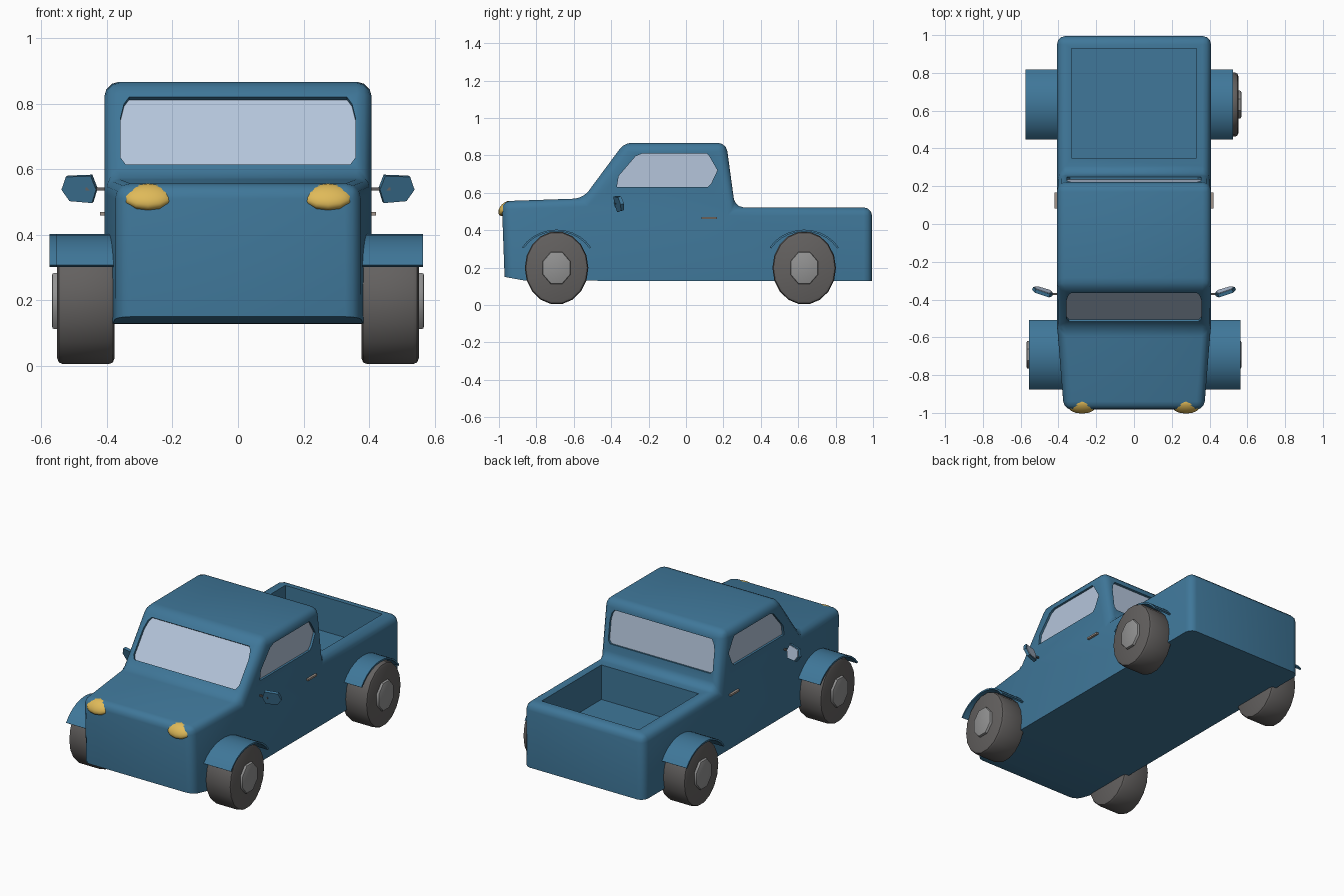
import bpy, bmesh, math
from mathutils import Vector

if "Cube" in bpy.data.objects:
    bpy.data.objects.remove(bpy.data.objects["Cube"])


def material(name, rgb):
    m = bpy.data.materials.new(name)
    m.diffuse_color = (*rgb, 1)
    m.use_nodes = True
    m.node_tree.nodes["Principled BSDF"].inputs["Base Color"].default_value = m.diffuse_color
    return m


BLUE = material("blue paint", (0.05, 0.185, 0.32))
GLASS = material("pale glass", (0.46, 0.56, 0.71))
TIRE = material("dark rubber", (0.125, 0.118, 0.115))
HUB = material("hub grey", (0.29, 0.29, 0.29))
YELLOW = material("lamp yellow", (0.74, 0.49, 0.10))
TAN = material("handle tan", (0.36, 0.30, 0.26))


def smooth(obj, angle=40):
    bpy.ops.object.select_all(action='DESELECT')
    obj.select_set(True)
    bpy.context.view_layer.objects.active = obj
    bpy.ops.object.shade_smooth_by_angle(angle=math.radians(angle))


def finish(bm, name, mat):
    bmesh.ops.recalc_face_normals(bm, faces=bm.faces)
    me = bpy.data.meshes.new(name)
    bm.to_mesh(me)
    bm.free()
    me.materials.append(mat)
    obj = bpy.data.objects.new(name, me)
    bpy.context.collection.objects.link(obj)
    return obj


def prism_bm(pts, n, d0, d1):
    """Outline pts swept along n from d0 to d1."""
    bm = bmesh.new()
    n = Vector(n).normalized()
    a = [bm.verts.new(Vector(p) + n * d0) for p in pts]
    b = [bm.verts.new(Vector(p) + n * d1) for p in pts]
    bm.faces.new(a)
    bm.faces.new(b[::-1])
    for i in range(len(a)):
        j = (i + 1) % len(a)
        bm.faces.new((a[i], b[i], b[j], a[j]))
    return bm


def prism(name, pts, n, d0, d1, mat):
    return finish(prism_bm(pts, n, d0, d1), name, mat)


# body: side profile swept across, nose tapered, upper edges rounded
profile = [(-0.97, 0.15), (-0.985, 0.555), (-0.55, 0.57), (-0.33, 0.867),
           (0.215, 0.867), (0.262, 0.522), (0.995, 0.522), (0.995, 0.128),
           (-0.86, 0.13)]
W = 0.408
bm = prism_bm([(0, y, z) for y, z in profile], (1, 0, 0), -W, W)
bmesh.ops.recalc_face_normals(bm, faces=bm.faces)
bmesh.ops.bisect_plane(bm, geom=bm.verts[:] + bm.edges[:] + bm.faces[:], dist=0.0005,
                       plane_co=(0, -0.55, 0), plane_no=(0, 1, 0))
for v in bm.verts:
    if v.co.y < -0.55:
        v.co.x *= 1 - 0.09 * (-0.55 - v.co.y) / 0.43
bm.normal_update()
edges = [e for e in bm.edges if len(e.link_faces) == 2
         and e.calc_face_angle(0) > math.radians(20)
         and max(v.co.z for v in e.verts) > 0.2]
bmesh.ops.bevel(bm, geom=edges, offset=0.045, segments=3, profile=0.5,
                affect='EDGES', clamp_overlap=True)
body = finish(bm, "body", BLUE)


def cut(cutter):
    cutter.hide_render = True
    mod = body.modifiers.new("cut", 'BOOLEAN')
    mod.operation = 'DIFFERENCE'
    mod.solver = 'EXACT'
    mod.object = cutter
    bpy.context.view_layer.objects.active = body
    bpy.ops.object.modifier_apply(modifier=mod.name)
    bpy.data.objects.remove(cutter)


def window(name, pts, n):
    """Shallow pocket in the body with a glass plate at its bottom."""
    cut(prism("cutter", pts, n, -0.018, 0.06, BLUE))
    prism(name, pts, n, -0.0195, -0.0135, GLASS)


# open cargo bed
cut(prism("cutter", [(-0.33, 0.35, 0), (0.33, 0.35, 0), (0.33, 0.93, 0), (-0.33, 0.93, 0)],
          (0, 0, 1), 0.31, 0.7, BLUE))


def sloped(z0, z1, a, b, hw):
    """Chamfered rectangle on the slope through profile points a and b."""
    def y(z):
        return a[0] + (b[0] - a[0]) * (z - a[1]) / (b[1] - a[1])
    half = [(hw - 0.015, z0), (hw, z0 + 0.02), (hw, z1 - 0.06),
            (hw - 0.01, z1 - 0.02), (hw - 0.025, z1)]
    full = half + [(-x, z) for x, z in half[::-1]]
    return [(x, y(z), z) for x, z in full]


# windows
window("windshield", sloped(0.615, 0.82, profile[2], profile[3], 0.358), (0, -0.297, 0.22))
window("rear_window", sloped(0.61, 0.81, profile[5], profile[4], 0.355), (0, 0.345, 0.047))
side = [(-0.37, 0.63), (-0.36, 0.69), (-0.27, 0.795), (-0.235, 0.81), (0.11, 0.81),
        (0.125, 0.795), (0.168, 0.72), (0.135, 0.65), (0.115, 0.63)]
for s, label in ((-1, "left"), (1, "right")):
    window(label + "_side_window", [(s * W, y, z) for y, z in side], (s, 0, 0))
smooth(body)


def disc(name, x0, x1, y, ry, rz, sides, bevel, mat, turn=0):
    """Wheel-like cylinder along x with rounded rims."""
    pts = [(0, y + ry * math.cos(turn + 2 * math.pi * i / sides),
            0.198 + rz * math.sin(turn + 2 * math.pi * i / sides)) for i in range(sides)]
    bm = prism_bm(pts, (1, 0, 0), x0, x1)
    rims = [e for e in bm.edges if abs(e.verts[0].co.x - e.verts[1].co.x) < 1e-5]
    bmesh.ops.bevel(bm, geom=rims, offset=bevel, segments=2, profile=0.5, affect='EDGES')
    smooth(finish(bm, name, mat))


# wheels, hubs and fenders
for end, y, outer in (("front", -0.692, {-1: 0.555, 1: 0.565}), ("rear", 0.632, {-1: 0.575, 1: 0.525})):
    for s, label in ((-1, "left"), (1, "right")):
        part = f"{end}_{label}_"
        disc(part + "wheel", s * 0.377, s * 0.552, y, 0.17, 0.196, 18, 0.018, TIRE)
        disc(part + "hub", s * 0.50, s * 0.568, y, 0.08, 0.093, 8, 0.008, HUB, math.pi / 8)
        arc = [math.radians(-58 + 116 * i / 10) for i in range(11)]
        ring = [(0, y + 0.218 * math.sin(t), 0.2 + 0.203 * math.cos(t)) for t in arc]
        ring += [(0, y + 0.208 * math.sin(t), 0.2 + 0.193 * math.cos(t)) for t in arc[::-1]]
        smooth(prism(part + "fender", ring, (1, 0, 0), s * 0.36, s * outer[s], BLUE))

# headlights, mirrors and door handles
outline = [(-0.055, 0.0), (-0.042, -0.042), (0.03, -0.036), (0.056, 0.0), (0.042, 0.04), (-0.038, 0.043)]
for s, label in ((-1, "left"), (1, "right")):
    bpy.ops.mesh.primitive_uv_sphere_add(segments=12, ring_count=8, radius=1,
                                         location=(s * 0.275, -0.963, 0.516),
                                         rotation=(math.radians(45), 0, 0))
    lamp = bpy.context.object
    lamp.name = label + "_headlight"
    lamp.scale = (0.076, 0.05, 0.03)
    lamp.data.materials.append(YELLOW)
    smooth(lamp)

    u = Vector((s * 0.95, 0.3, 0))
    v = Vector((0, -0.25, 0.97))
    n = u.cross(v).normalized()
    if n.y < 0:
        n = -n
    c = Vector((s * 0.483, -0.357, 0.54))
    prism(label + "_mirror", [c + u * a + v * b for a, b in outline], n, -0.01, 0.008, BLUE)
    prism(label + "_mirror_glass", [c + u * a * 0.88 + v * b * 0.88 for a, b in outline],
          n, 0.007, 0.011, GLASS)
    prism(label + "_mirror_stem", [(0, -0.376, 0.536), (0, -0.366, 0.536), (0, -0.366, 0.545), (0, -0.376, 0.545)],
          (1, 0, 0), s * 0.39, s * 0.465, TIRE)
    prism(label + "_door_handle", [(0, 0.082, 0.459), (0, 0.166, 0.459), (0, 0.166, 0.47), (0, 0.082, 0.47)],
          (1, 0, 0), s * 0.40, s * 0.422, TAN)
